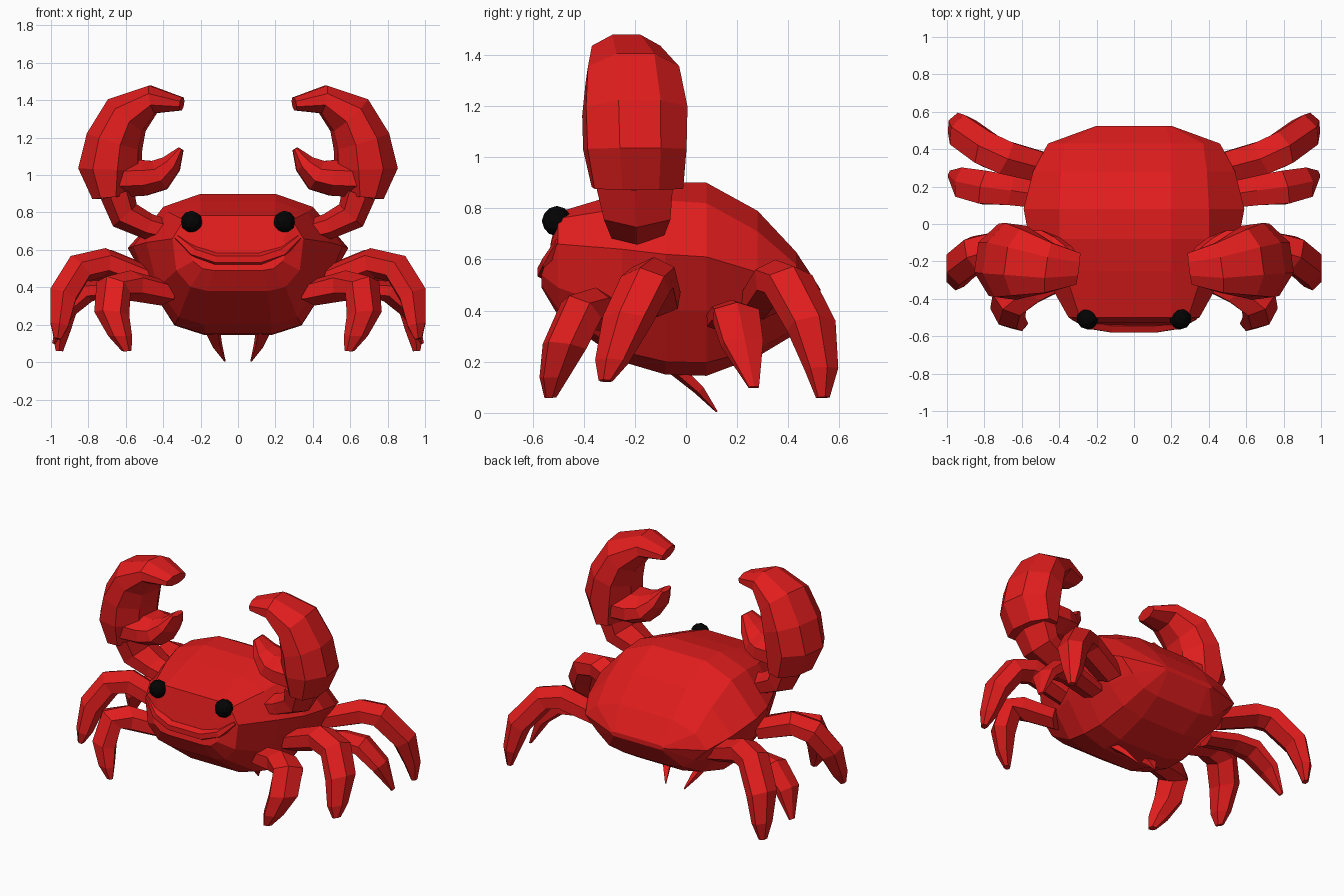
import bpy, bmesh, math
from mathutils import Vector


def material(name, rgb):
    m = bpy.data.materials.new(name)
    m.diffuse_color = (*rgb, 1)
    return m


RED = material("shell red", (0.75, 0.012, 0.012))
BLACK = material("eye black", (0.001, 0.001, 0.001))


def finish(bm, name, mat, mirror):
    bmesh.ops.recalc_face_normals(bm, faces=bm.faces)
    me = bpy.data.meshes.new(name)
    bm.to_mesh(me)
    bm.free()
    me.materials.append(mat)
    ob = bpy.data.objects.new(name, me)
    bpy.context.collection.objects.link(ob)
    if mirror:
        mod = ob.modifiers.new("mirror", 'MIRROR')
        mod.use_mirror_merge = False
    return ob


def loft(name, rings, mirror=False):
    """Skin a list of equal-length point rings and cap both ends."""
    bm = bmesh.new()
    vs = [[bm.verts.new(p) for p in r] for r in rings]
    n = len(vs[0])
    for a, b in zip(vs, vs[1:]):
        for i in range(n):
            j = (i + 1) % n
            bm.faces.new((a[i], a[j], b[j], b[i]))
    bm.faces.new(vs[0])
    bm.faces.new(vs[-1])
    return finish(bm, name, RED, mirror)


def limb(name, path, radii, sides=6, mirror=True):
    """Tapered tube; radii are (in the bending plane, across it)."""
    pts = [Vector(p) for p in path]
    run = pts[-1] - pts[0]
    across = Vector((run.x, run.y, 0)).cross(Vector((0, 0, 1))).normalized()
    k = 1 / math.cos(math.pi / sides)
    rings = []
    for i, p in enumerate(pts):
        t = pts[min(i + 1, len(pts) - 1)] - pts[max(i - 1, 0)]
        up = across.cross(t).normalized()
        ring = []
        for s in range(sides):
            a = math.tau * (s + 0.5) / sides
            ring.append(p + across * math.cos(a) * radii[i][1] * k
                        + up * math.sin(a) * radii[i][0] * k)
        rings.append(ring)
    return loft(name, rings, mirror)


# Body: y, then (x, z) of top, shoulder, rim, flank, belly
stations = [
    (-0.53, .18, .66, .24, .65, .27, .62, .24, .54, .13, .49),
    (-0.50, .20, .785, .29, .76, .35, .66, .33, .49, .16, .38),
    (-0.25, .20, .86, .37, .80, .49, .64, .43, .40, .18, .20),
    (-0.08, .20, .90, .40, .83, .56, .62, .47, .40, .18, .15),
    (0.08, .20, .90, .40, .82, .59, .61, .47, .40, .18, .145),
    (0.28, .20, .79, .39, .71, .54, .55, .44, .37, .17, .22),
    (0.43, .20, .63, .37, .58, .46, .49, .37, .40, .17, .31),
    (0.525, .17, .485, .19, .48, .20, .47, .19, .46, .16, .455),
]
rings = []
for y, *v in stations:
    half = [(v[i], v[i + 1]) for i in range(0, 10, 2)]
    (fx, fz), (bx, bz) = half[3], half[4]
    half.insert(4, (0.55 * fx + 0.45 * bx, bz + 0.2 * (fz - bz)))
    # the chin juts forward under the face
    pts = [(x, y - (0.035 if y < -0.52 and i > 2 else 0), z)
           for i, (x, z) in enumerate(half)]
    rings.append(pts + [(-x, yy, z) for x, yy, z in reversed(pts)])
loft("body_shell", rings)

# Smiling lower lip
limb("lip", [(-.33, -.49, .67), (-.24, -.525, .59), (-.12, -.545, .55),
             (.12, -.545, .55), (.24, -.525, .59), (.33, -.49, .67)],
     [(.015, .02), (.03, .035), (.03, .035), (.03, .035), (.03, .035), (.015, .02)],
     mirror=False)

# Arms
limb("arm", [(.34, -.19, .69), (.48, -.19, .725), (.605, -.19, .785), (.645, -.2, .90)],
     [(.05, .09), (.06, .105), (.075, .13), (.08, .15)])

# Claws: upper pincer and thumb
limb("claw", [(.67, -.19, .88), (.685, -.2, 1.03), (.66, -.2, 1.18),
              (.595, -.21, 1.32), (.455, -.235, 1.405), (.30, -.24, 1.38)],
     [(.10, .175), (.16, .195), (.145, .20), (.125, .18), (.075, .135), (.035, .085)], 8)
limb("claw_thumb", [(.66, -.2, .98), (.50, -.2, .985), (.42, -.21, 1.00),
                    (.355, -.22, 1.06), (.305, -.22, 1.14)],
     [(.10, .17), (.095, .165), (.085, .14), (.055, .10), (.015, .05)], 8)

# Walking legs, front to back
thick = [(.06, .08), (.07, .09), (.072, .092), (.07, .088), (.046, .06), (.018, .025)]
limb("leg_front", [(.40, -.28, .37), (.58, -.36, .41), (.665, -.41, .40),
                   (.675, -.475, .26), (.63, -.515, .14), (.595, -.53, .06)], thick)
limb("leg_second", [(.48, -.10, .44), (.72, -.13, .53), (.85, -.16, .50),
                    (.935, -.23, .36), (.955, -.29, .20), (.965, -.315, .125)], thick)
limb("leg_third", [(.46, .15, .36), (.66, .18, .39), (.80, .195, .38),
                   (.92, .22, .27), (.985, .265, .10)],
     [(.04, .07), (.045, .08), (.05, .09), (.04, .08), (.008, .02)])
limb("leg_back", [(.44, .29, .43), (.69, .355, .52), (.79, .40, .505),
                  (.915, .49, .34), (.945, .53, .17), (.955, .535, .06)], thick)

# Small belly spikes
limb("belly_spike", [(.135, -.04, .17), (.11, .05, .09), (.07, .12, .005)],
     [(.02, .035), (.015, .022), (.003, .003)], 4)

# Eyes
bm = bmesh.new()
bmesh.ops.create_icosphere(bm, subdivisions=2, radius=0.059)
bmesh.ops.translate(bm, verts=bm.verts, vec=(.248, -.505, .75))
finish(bm, "eye", BLACK, True)
